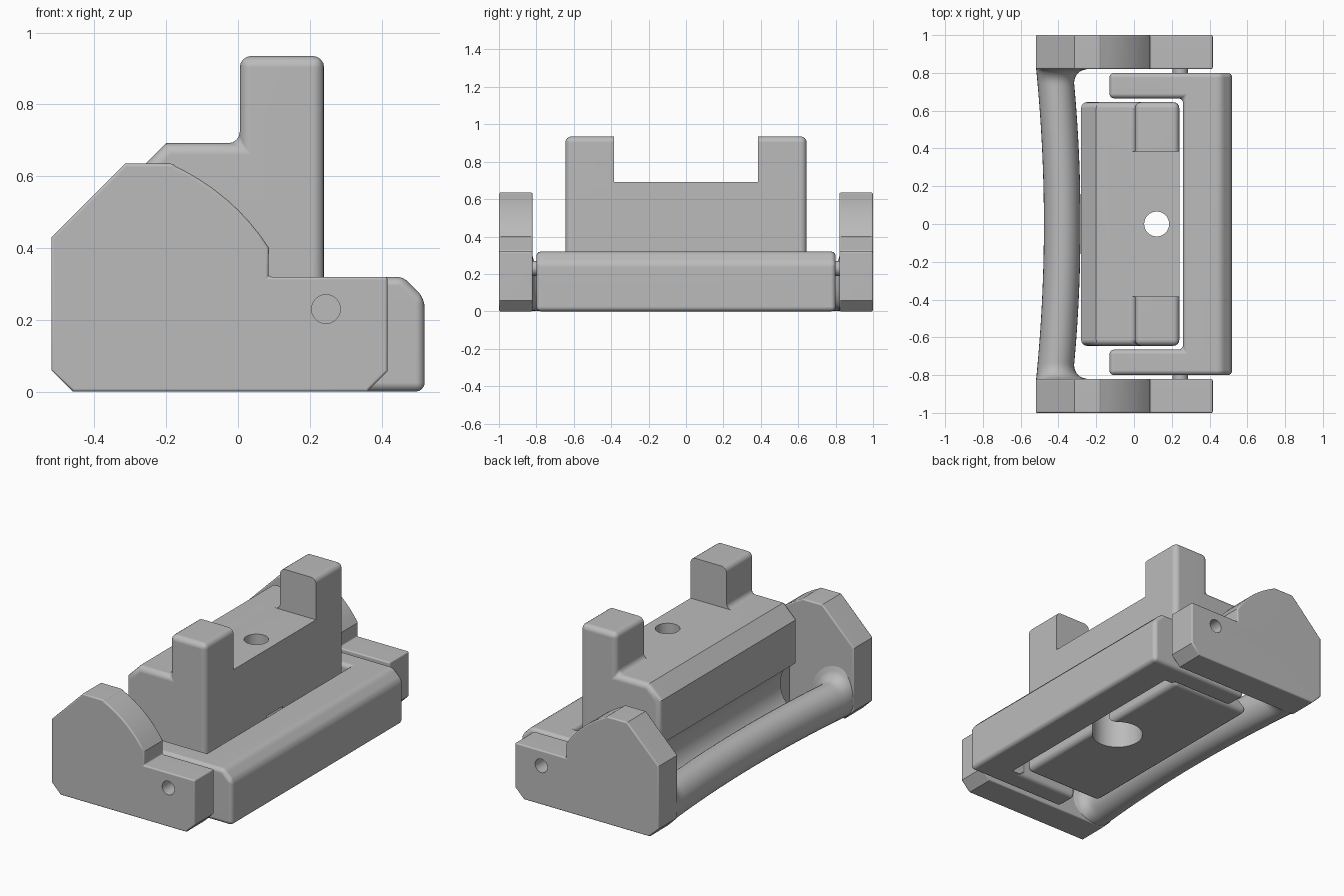
import bpy, bmesh
from math import cos, sin, pi, sqrt, radians
from mathutils import Vector

cube = bpy.data.objects.get("Cube")
if cube:
    bpy.data.objects.remove(cube, do_unlink=True)

grey = bpy.data.materials.new("plain grey")
grey.use_nodes = True
COLOUR = (0.5, 0.5, 0.5, 1)
grey.diffuse_color = COLOUR
grey.node_tree.nodes["Principled BSDF"].inputs["Base Color"].default_value = COLOUR


def add(name, bm):
    bmesh.ops.recalc_face_normals(bm, faces=bm.faces)
    mesh = bpy.data.meshes.new(name)
    bm.to_mesh(mesh)
    bm.free()
    mesh.materials.append(grey)
    ob = bpy.data.objects.new(name, mesh)
    bpy.context.collection.objects.link(ob)
    return ob


def prism(name, pts, axis, lo, hi):
    """Extrude an outline: axis 'y' takes (x, z) points, axis 'z' takes (x, y)."""
    bm = bmesh.new()
    place = (lambda a, b, h: (a, h, b)) if axis == 'y' else (lambda a, b, h: (a, b, h))
    face = bm.faces.new([bm.verts.new(place(a, b, lo)) for a, b in pts])
    out = bmesh.ops.extrude_face_region(bm, geom=[face])
    verts = [v for v in out["geom"] if isinstance(v, bmesh.types.BMVert)]
    bmesh.ops.translate(bm, verts=verts, vec=Vector(place(0, 0, hi - lo)))
    return add(name, bm)


def rod(name, a, b, r, axis, lo, hi):
    ring = [(a + r * cos(i * pi / 24), b + r * sin(i * pi / 24)) for i in range(48)]
    return prism(name, ring, axis, lo, hi)


def cut(ob, cutters):
    for c in cutters:
        c.hide_render = True
        m = ob.modifiers.new("cut", 'BOOLEAN')
        m.operation, m.object, m.solver = 'DIFFERENCE', c, 'EXACT'


def finish(ob, bevel=0, limit=50, before=(), after=()):
    """Cut, round the edges, cut again, then shade smooth with flat faces kept flat."""
    cut(ob, before)
    if bevel:
        m = ob.modifiers.new("round", 'BEVEL')
        m.width, m.segments, m.limit_method = bevel, 4, 'ANGLE'
        m.angle_limit = radians(limit)
    cut(ob, after)
    bpy.ops.object.select_all(action='DESELECT')
    ob.select_set(True)
    bpy.context.view_layer.objects.active = ob
    bpy.ops.object.convert(target='MESH')
    bpy.ops.object.shade_smooth_by_angle(angle=radians(30))
    ob.modifiers.new("flat faces", 'WEIGHTED_NORMAL').keep_sharp = True
    for c in (*before, *after):
        bpy.data.objects.remove(c, do_unlink=True)


# Side plates with a rounded shoulder and pin holes
shoulder = [(-0.44 + 0.627 * cos(radians(a)), 0.06 + 0.627 * sin(radians(a)))
            for a in range(33, 66, 4)]
plate = [(-0.46, 0), (0.36, 0), (0.417, 0.057), (0.417, 0.32), (0.085, 0.32),
         *shoulder, (-0.18, 0.635), (-0.315, 0.635), (-0.52, 0.43), (-0.52, 0.06)]
for name, lo in (("front_side_plate", -1.0), ("back_side_plate", 0.82)):
    hole = rod("pin_hole", 0.245, 0.23, 0.04, 'y', lo - 0.1, lo + 0.28)
    finish(prism(name, plate, 'y', lo, lo + 0.18), 0.026, after=[hole])

# Bowed handle bar, flared where it meets the plates
STEPS, SIDES = 80, 32
bm = bmesh.new()
rings = []
for i in range(STEPS + 1):
    y = -0.83 * cos(pi * i / STEPS)
    mid = -0.38 - 0.041 * (y / 0.82) ** 2
    t = min(1, max(0, (abs(y) - 0.74) / 0.08))
    flare = 0.08 * (1 - sqrt(1 - t * t))
    ring = []
    for k in range(SIDES):
        c, s = cos(2 * pi * k / SIDES), sin(2 * pi * k / SIDES)
        ring.append(bm.verts.new((mid + c * (0.097 + flare * (c > 0)), y,
                                  0.112 + s * (0.11 + flare * (s > 0)))))
    rings.append(ring)
for a, b in zip(rings, rings[1:]):
    for k in range(SIDES):
        n = (k + 1) % SIDES
        bm.faces.new((a[k], a[n], b[n], b[k]))
bm.faces.new(rings[0])
bm.faces.new(rings[-1])
finish(add("handle_bar", bm))

# U-shaped base bracket with a sloped outer top edge and a relieved inner lower edge
outline = [(-0.13, -0.8), (0.52, -0.8), (0.52, 0.8), (-0.13, 0.8),
           (-0.13, 0.665), (0.26, 0.665), (0.26, -0.665), (-0.13, -0.665)]
slope = prism("slope_cut", [(0.45, 0.33), (0.6, 0.33), (0.6, 0.18)], 'y', -1, 1)
relief = prism("relief_cut", [(0.24, -0.02), (0.34, -0.02), (0.24, 0.16)], 'y', -0.66, 0.66)
finish(prism("base_bracket", outline, 'z', 0, 0.32), 0.025, 30, [slope], [relief])

# Pivot pins between the bracket arms and the plates
for name, lo in (("front_pivot_pin", -0.87), ("back_pivot_pin", 0.78)):
    finish(rod(name, 0.245, 0.23, 0.04, 'y', lo, lo + 0.09))

# Centre block: two end posts, a stepped through hole and a cove that clears the handle
BOTTOM = 0.02
block = [(-0.28, BOTTOM), (0.24, BOTTOM), (0.24, 0.935), (0.005, 0.935),
         (0.005, 0.692), (-0.2, 0.692), (-0.28, 0.612)]
between = prism("post_gap", [(-0.1, 0.692), (0.4, 0.692), (0.4, 1.1), (-0.1, 1.1)],
                'y', -0.385, 0.385)
cuts = [between,
        rod("bolt_hole", 0.12, 0, 0.066, 'z', -0.1, 1),
        rod("bolt_recess", 0.12, 0, 0.14, 'z', -0.1, 0.3),
        rod("handle_cove", -0.33, 0.2, 0.165, 'y', -0.8, 0.8)]
finish(prism("centre_block", block, 'y', -0.645, 0.645), 0.032, after=cuts)
